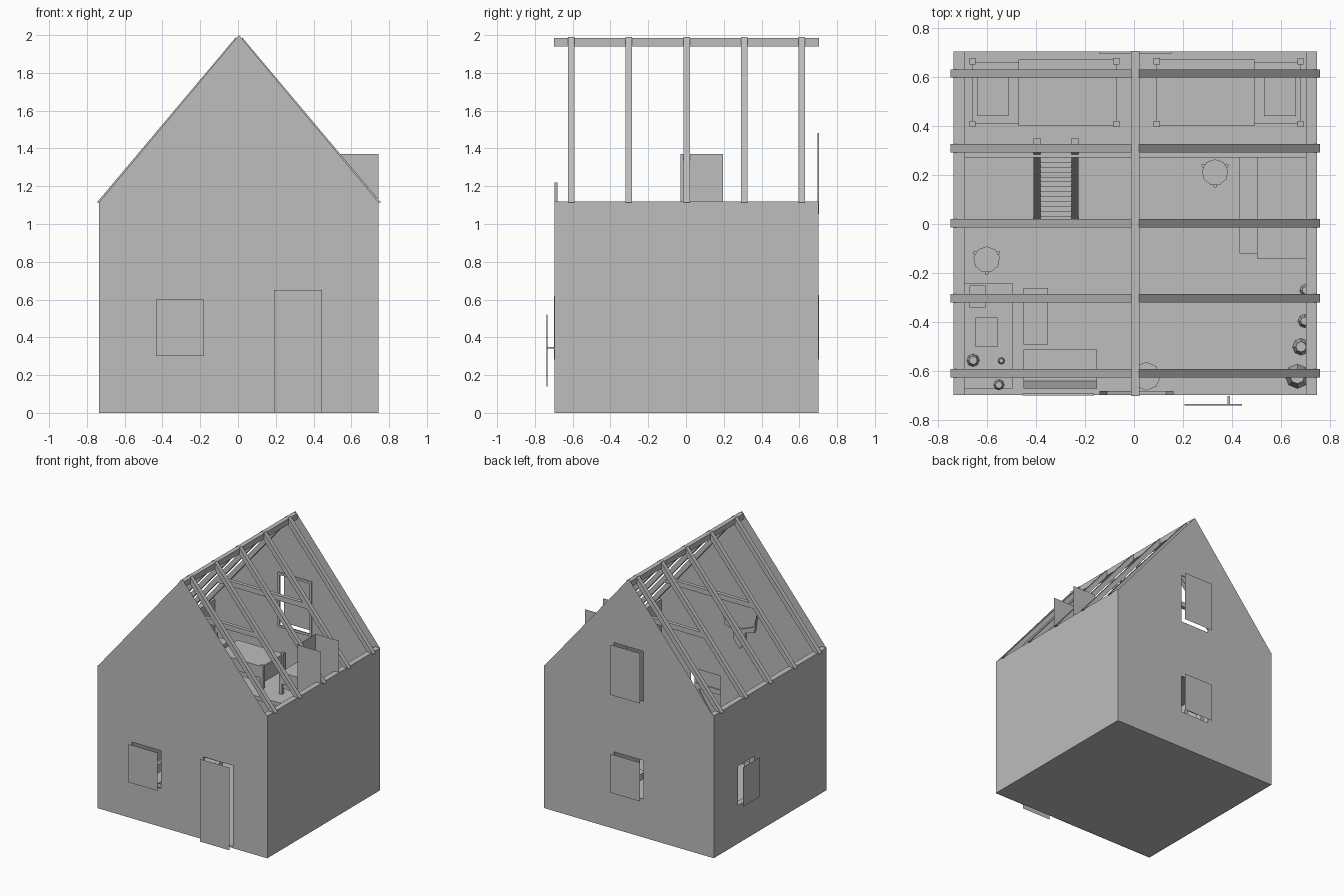
import bpy, bmesh, math
from mathutils import Matrix, Vector

cube = bpy.data.objects.get("Cube")
if cube:
    bpy.data.objects.remove(cube, do_unlink=True)

TONE = (0.51, 0.51, 0.51, 1)
grey = bpy.data.materials.new("plain_grey")
grey.use_nodes = True
grey.diffuse_color = TONE
grey.node_tree.nodes["Principled BSDF"].inputs["Base Color"].default_value = TONE


def add(name, mesh):
    mesh.materials.clear()
    mesh.materials.append(grey)
    for p in mesh.polygons:
        p.use_smooth = False
        p.material_index = 0
    ob = bpy.data.objects.new(name, mesh)
    bpy.context.collection.objects.link(ob)
    return ob


def box(name, x0, x1, y0, y1, z0, z1):
    bm = bmesh.new()
    bmesh.ops.create_cube(bm, size=1)
    for v in bm.verts:
        v.co = Vector(((x0 + x1) / 2 + v.co.x * (x1 - x0),
                       (y0 + y1) / 2 + v.co.y * (y1 - y0),
                       (z0 + z1) / 2 + v.co.z * (z1 - z0)))
    me = bpy.data.meshes.new(name)
    bm.to_mesh(me)
    bm.free()
    return add(name, me)


def cone(name, x, y, z0, z1, r0, r1, sides=8):
    bm = bmesh.new()
    bmesh.ops.create_cone(bm, cap_ends=True, segments=sides, radius1=r0, radius2=r1,
                          depth=z1 - z0, matrix=Matrix.Translation((x, y, (z0 + z1) / 2)))
    me = bpy.data.meshes.new(name)
    bm.to_mesh(me)
    bm.free()
    return add(name, me)


def rect(u0, u1, v0, v1):
    return [(u0, v0), (u1, v0), (u1, v1), (u0, v1)]


def panel(name, axis, pos, outline, holes=(), thick=0):
    """Filled outline with holes, standing across the x or y axis at pos."""
    cu = bpy.data.curves.new(name, 'CURVE')
    cu.dimensions = '2D'
    cu.fill_mode = 'BOTH'
    cu.extrude = thick / 2
    for pts in [outline, *holes]:
        sp = cu.splines.new('POLY')
        sp.points.add(len(pts) - 1)
        for p, (u, v) in zip(sp.points, pts):
            p.co = (u, v, 0, 1)
        sp.use_cyclic_u = True
    tmp = bpy.data.objects.new(name + "_outline", cu)
    bpy.context.collection.objects.link(tmp)
    bpy.context.view_layer.update()
    me = bpy.data.meshes.new_from_object(tmp.evaluated_get(bpy.context.evaluated_depsgraph_get()))
    bpy.data.objects.remove(tmp, do_unlink=True)
    for v in me.vertices:
        u, w, d = v.co
        v.co = (u, pos + d, w) if axis == 'y' else (pos + d, u, w)
    bm = bmesh.new()
    bm.from_mesh(me)
    bmesh.ops.remove_doubles(bm, verts=bm.verts, dist=1e-5)
    if thick:
        bmesh.ops.recalc_face_normals(bm, faces=bm.faces)
    bm.to_mesh(me)
    bm.free()
    return add(name, me)


L, R, F, B, EAVE, MID = -0.735, 0.745, -0.70, 0.705, 1.115, 0.005
GAP = 0.043
SLIP = 0.003  # keeps inner parts clear of the gables


def opening(name, axis, wall, out, r, frame=True):
    """Loose pane held off the wall, with a frame on the inside."""
    panel(name + "_pane", axis, wall + out * GAP, rect(*r))
    if frame:
        u0, u1, v0, v1 = r
        w = 0.018
        panel(name + "_frame", axis, wall - out * 0.006,
              rect(u0 - w, u1 + w, v0 - w, v1 + w), [rect(*r)], 0.008)


# Shell
front_win, door = (-0.435, -0.18, 0.30, 0.60), (0.19, 0.445, 0, 0.65)
back_low, back_up = (-0.125, 0.135, 0.30, 0.605), (-0.125, 0.135, 1.07, 1.465)
side_win = (0.20, 0.40, 0.30, 0.61)
roofline = [(R, EAVE), (MID, 2.0), (L, EAVE), (L, 0)]
doorway = [(door[0], 0), (door[0], door[3]), (door[1], door[3]), (door[1], 0)]
panel("front_gable", 'y', F, doorway + [(R, 0)] + roofline, [rect(*front_win)])
panel("back_gable", 'y', B, [(R, 0)] + roofline, [rect(*back_low), rect(*back_up)])
box("left_wall", R - 0.045, R, F + SLIP, B - SLIP, 0, 1.12)
panel("right_wall", 'x', L + 0.0225, rect(F + SLIP, B - SLIP, 0, 1.12), [rect(*side_win)], 0.045)
box("ground_floor", L + 0.04, R - 0.04, F + SLIP, B - SLIP, 0, 0.012)
box("loft_floor", L + 0.045, R - 0.045, 0.27, B - SLIP, 0.67, 0.70)
opening("front_window", 'y', F, -1, front_win)
opening("back_lower_window", 'y', B, 1, back_low)
opening("back_upper_window", 'y', B, 1, back_up)
opening("side_window", 'x', L, -1, side_win, False)

# Door with a braced back and knob
opening("door", 'y', F, -1, door, False)
for z in (0.14, 0.48):
    box("door_batten", 0.205, 0.44, -0.739, -0.733, z, z + 0.04)
panel("door_brace", 'y', -0.736, [(0.205, 0.18), (0.24, 0.18), (0.44, 0.48), (0.405, 0.48)], thick=0.006)
box("door_knob", 0.38, 0.39, -0.735, -0.70, 0.34, 0.35)

# Roof timbers
box("ridge_beam", MID - 0.018, MID + 0.018, F, B, 1.94, 1.985)
for i in range(-2, 3):
    y = i * 0.305
    for s in (-1, 1):
        pts = [(0.753, 1.113), (0.015, 1.99), (0.015, 1.935), (0.708, 1.113)]
        panel("rafter", 'y', y + 0.003, [(MID + s * u, v) for u, v in pts], thick=0.034)
    if abs(i) == 1:
        box("collar_tie", -0.39, 0.40, y - 0.012, y + 0.017, 1.49, 1.53)

# Hearth and three-sided flue
box("hearth_base", 0.43, 0.70, -0.12, 0.27, 0.01, 0.06)
box("hearth", 0.50, 0.70, -0.14, 0.27, 0.06, 0.62)
panel("flue_inner_side", 'x', 0.54, rect(-0.03, 0.195, 0.62, 1.37))
for y in (-0.03, 0.195):
    panel("flue_cheek", 'y', y, rect(0.54, R, 0.62, 1.37))

# Stairs
for x in (-0.395, -0.24):
    panel("stair_string", 'x', x,
          [(0.02, 0.01), (0.07, 0.01), (0.35, 0.70), (0.35, 0.80), (0.32, 0.80)], thick=0.03)
for i in range(13):
    y = 0.03 + i * 0.02
    box("stair_tread", -0.38, -0.255, y, y + 0.03, 0.045 + i * 0.051, 0.055 + i * 0.051)


# Beds with the pillow at either end
def bed(x0, x1, head):
    y0, y1, z = 0.40, 0.67, 0.70
    box("bed_frame", x0 + 0.01, x1 - 0.01, y0 + 0.01, y1 - 0.01, z + 0.04, z + 0.14)
    for x in (x0, x1 - 0.025):
        for y in (y0 - 0.005, y1 - 0.02):
            box("bed_post", x, x + 0.025, y, y + 0.025, z, z + 0.18)
    a, b = (x0 + 0.20, x1 - 0.01) if head < 0 else (x0 + 0.01, x1 - 0.20)
    box("bed_blanket", a, b, y0, y1, z + 0.08, z + 0.17)
    p = x0 + 0.03 if head < 0 else x1 - 0.16
    box("bed_pillow", p, p + 0.13, y0 + 0.04, y1 - 0.04, z + 0.12, z + 0.17)


bed(-0.67, -0.06, -1)
bed(0.08, 0.69, 1)


# Three-legged stools
def stool(x, y):
    cone("stool_seat", x, y, 0.16, 0.18, 0.054, 0.054, 9)
    for k in range(3):
        a = math.radians(150 + 120 * k)
        cone("stool_leg", x + 0.055 * math.cos(a), y + 0.055 * math.sin(a), 0, 0.17, 0.008, 0.008, 6)


stool(-0.60, -0.145)
stool(0.33, 0.21)

# Kitchen counter, pots, table and bench
box("counter", -0.69, -0.495, -0.67, -0.24, 0.01, 0.25)
box("chopping_board", -0.645, -0.555, -0.50, -0.38, 0.25, 0.26)
box("bread_box", -0.67, -0.605, -0.34, -0.25, 0.25, 0.29)
for x, y, r in ((-0.655, -0.555, 0.026), (-0.54, -0.557, 0.014), (-0.55, -0.655, 0.022)):
    cone("pot", x, y, 0.25, 0.25 + r * 2, r, r * 0.65)
box("table_top", -0.45, -0.35, -0.49, -0.26, 0.20, 0.22)
for x in (-0.44, -0.37):
    for y in (-0.48, -0.28):
        box("table_leg", x, x + 0.012, y, y + 0.012, 0, 0.20)
box("bench_seat", -0.45, -0.15, -0.64, -0.51, 0.01, 0.15)
panel("bench_back", 'x', -0.30, [(-0.67, 0.01), (-0.62, 0.01), (-0.64, 0.15), (-0.67, 0.32)], thick=0.30)

# Barrel and sacks along the left wall
cone("barrel", 0.05, -0.62, 0.01, 0.16, 0.058, 0.058)
for x, y, r in ((0.665, -0.62, 0.05), (0.68, -0.50, 0.035), (0.695, -0.395, 0.028), (0.70, -0.27, 0.026)):
    cone("sack", x, y, 0.01, 0.01 + r * 2, r, r * 0.6)

# Wall trophy above the entrance
panel("trophy_plaque", 'y', -0.688, [(-0.04, 0.98), (0.01, 0.92), (0.06, 0.98), (0.06, 1.08), (-0.04, 1.08)], thick=0.018)
for s in (-1, 1):
    pts = [(0.02, 1.05), (0.13, 1.08), (0.15, 1.22), (0.12, 1.12), (0.02, 1.08)]
    panel("trophy_horn", 'y', -0.688, [(0.01 + s * u, v) for u, v in pts], thick=0.018)
